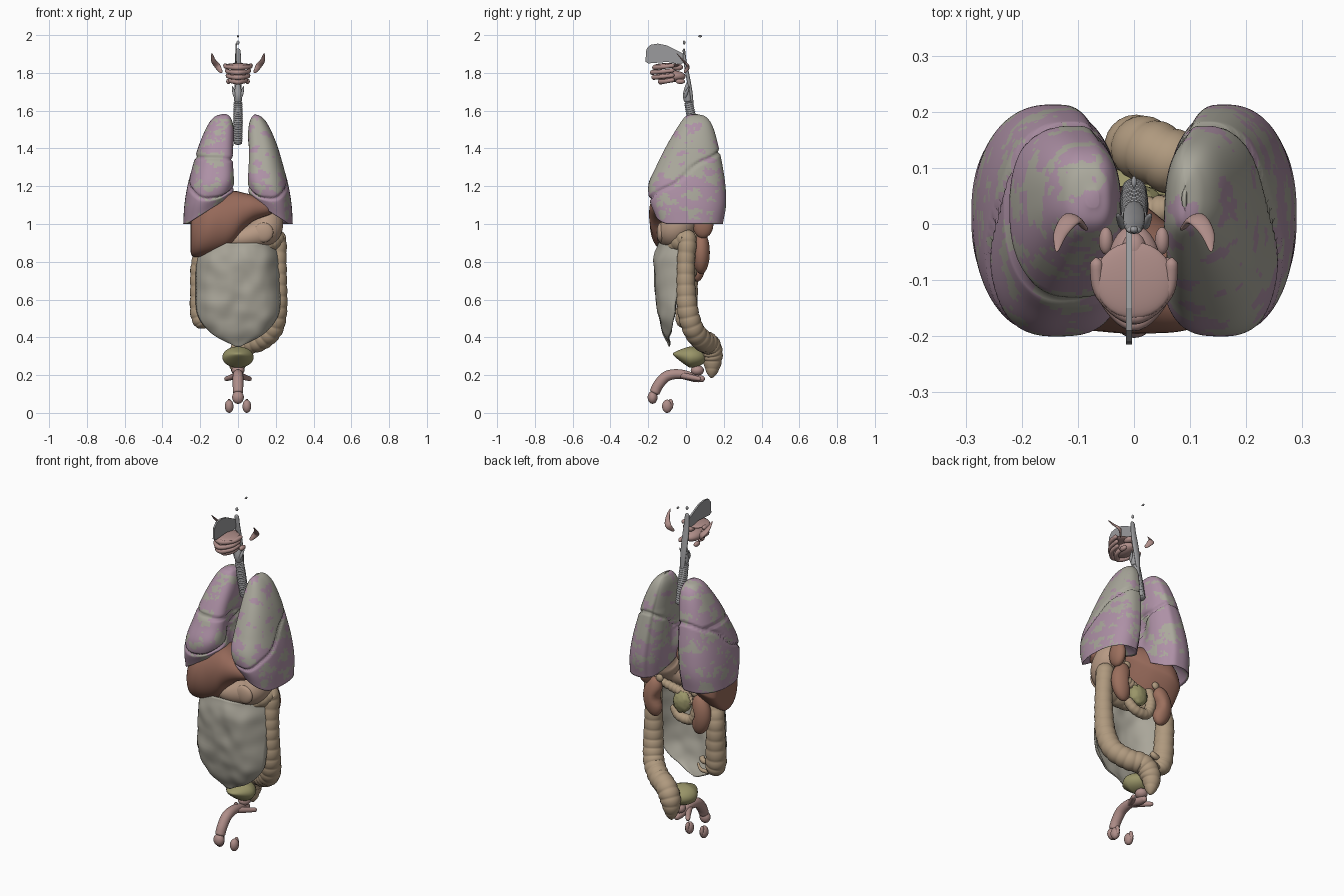
import bpy, bmesh, math
from mathutils import Vector, noise

if "Cube" in bpy.data.objects:
    bpy.data.objects.remove(bpy.data.objects["Cube"])

COL = dict(pink=(.42, .28, .38), ash=(.40, .39, .33), liver=(.30, .14, .10), stomach=(.47, .32, .23),
           colon=(.43, .32, .21), omentum=(.40, .38, .32), bladder=(.32, .30, .14),
           flesh=(.43, .27, .25), kidney=(.33, .16, .11), cartilage=(.33, .33, .34))
MATS = {}


def mat(key):
    if key not in MATS:
        MATS[key] = bpy.data.materials.new(key)
        MATS[key].diffuse_color = (*COL[key], 1)
    return MATS[key]


def finish(name, bm, *keys):
    bmesh.ops.recalc_face_normals(bm, faces=bm.faces)
    me = bpy.data.meshes.new(name)
    bm.to_mesh(me)
    bm.free()
    ob = bpy.data.objects.new(name, me)
    bpy.context.collection.objects.link(ob)
    for k in keys:
        me.materials.append(mat(k))
    for p in me.polygons:
        p.use_smooth = True
    return ob


def spline(keys, n):
    """Catmull-Rom through tuples of any length."""
    k = [[2 * a - b for a, b in zip(keys[0], keys[1])], *keys,
         [2 * a - b for a, b in zip(keys[-1], keys[-2])]]
    out = []
    for i in range(n + 1):
        f = i / n * (len(keys) - 1)
        j = min(int(f), len(keys) - 2)
        t = f - j
        out.append([b + .5 * t * (c - a + t * (2 * a - 5 * b + 4 * c - d + t * (3 * (b - c) + d - a)))
                    for a, b, c, d in zip(*k[j:j + 4])])
    return out


def loft(bm, rings):
    vs = [[bm.verts.new(p) for p in r] for r in rings]
    m = len(vs[0])
    for a, b in zip(vs, vs[1:]):
        for i in range(m):
            bm.faces.new((a[i], a[(i + 1) % m], b[(i + 1) % m], b[i]))
    bm.faces.new(vs[0])
    bm.faces.new(vs[-1])


def tube(name, keys, col, n=60, seg=18, wave=0, count=10, flat=1.0):
    """Round-ended tube through (x, y, z, radius) keys; wave adds ringed bulges."""
    pts = spline(keys, n)
    pos = [Vector(p[:3]) for p in pts]
    side, rings = None, []
    for i, p in enumerate(pos):
        d = (pos[min(i + 1, n)] - pos[max(i - 1, 0)]).normalized()
        ref = side or (Vector((1, 0, 0)) if abs(d.x) < .8 else Vector((0, 1, 0)))
        side = (ref - d * ref.dot(d)).normalized()
        up = d.cross(side)
        r = pts[i][3] * (1 - wave + wave * 2 * abs(math.sin(math.pi * count * i / n)) ** .6)
        e = min(i, n - i) / (n * .03 + 1)
        r *= math.sqrt(max(.03, 1 - max(0, 1 - e) ** 2))
        rings.append([p + side * r * math.cos(a) + up * r * flat * math.sin(a)
                      for a in (2 * math.pi * k / seg for k in range(seg))])
    bm = bmesh.new()
    loft(bm, rings)
    return finish(name, bm, col)


def blob(name, c, r, col, deform=None, seg=28):
    bm = bmesh.new()
    bmesh.ops.create_uvsphere(bm, u_segments=seg, v_segments=seg // 2 + 4, radius=1)
    for v in bm.verts:
        if deform:
            v.co = deform(v.co)
        v.co = Vector(v.co[i] * r[i] + c[i] for i in range(3))
    return finish(name, bm, col)


# Lungs: lofted sections (z, y0, y1, x_inner, x_outer), grooved along the fissures
LUNG = [(1.582, .03, .06, .062, .085), (1.567, -.005, .105, .04, .125), (1.52, -.04, .14, .022, .162),
        (1.42, -.1, .17, .012, .206), (1.3, -.16, .195, .008, .242), (1.2, -.197, .209, .01, .268),
        (1.1, -.195, .212, .018, .284), (1.0, -.165, .195, .03, .29)]


def lung(name, s, gap, grey):
    rings, N, M = [], 90, 110
    for z, y0, y1, xi, xo in spline(LUNG, N):
        xi += gap
        ring = []
        for k in range(M):
            a = 2 * math.pi * k / M
            c, sn = math.cos(a), math.sin(a)
            w = math.copysign(abs(c) ** (.88 if c > 0 else .62), c)
            h = math.copysign(abs(sn) ** (.85 if c > 0 or sn > 0 else .68), sn)
            x, y = (xi + xo) / 2 + w * (xo - xi) / 2, (y0 + y1) / 2 + h * (y1 - y0) / 2
            if c < 0:                                   # hollow towards the heart and spine
                m = min(1, -2 * c)
                x += m * .05 * math.exp(-((y - .0) / .07) ** 2 - ((z - 1.25) / .14) ** 2)
                x += m * .03 * max(0, y / .2) * min(1, (1.6 - z) * 5)
            med = max(0, min(1, (.27 - x) / .22)) * max(0, min(1, (.16 - y) / .3))
            zz = z + .14 * med * max(0, (1.3 - z) / .3) ** 1.5
            ob = 1.14 + (y + .18) * .70 + .01 * math.sin(y * 30)
            g = math.exp(-((zz - ob) / .008) ** 2)
            if s < 0 and ob < 1.35:
                g = max(g, math.exp(-((zz - 1.35 - .06 * (x - .15)) / .007) ** 2))
            ring.append(Vector((s * (x - g * .013 * c), y - g * .013 * sn, zz)))
        rings.append(ring)
    base = rings[-1]
    mid = sum(base, Vector()) / M
    for f in (.94, .8, .6, .4, .2, .05):                # concave base
        rings.append([mid + (p - mid) * f + Vector((0, 0, .1 * (1 - f * f))) for p in base])
    bm = bmesh.new()
    loft(bm, rings)
    for f in bm.faces:
        q = f.calc_center_median()
        n = noise.noise(Vector((q.x * 14, q.y * 14, q.z * 22))) + .5 * noise.noise(q * 55)
        f.material_index = int(n > (.28 - grey * max(0, min(1.2, (q.z - 1.05) * 4))))
    finish(name, bm, 'pink', 'ash')


lung('right_lung', -1, 0, .12)
lung('left_lung', 1, .032, .45)

# Liver: lofted across x from (x, y, ry, z_low, z_high)
rings = []
for x, y, ry, z0, z1 in spline([(-.25, -.01, .03, .90, 1.02), (-.243, -.02, .11, .83, 1.07), (-.17, -.03, .155, .83, 1.13),
                                (-.08, -.045, .145, .855, 1.165), (-.02, -.065, .13, .9, 1.175), (.03, -.085, .11, .97, 1.165),
                                (.09, -.105, .085, 1.02, 1.15), (.17, -.11, .055, 1.05, 1.12),
                                (.2, -.11, .01, 1.075, 1.095)], 40):
    ring = []
    for k in range(36):
        a = 2 * math.pi * k / 36
        c, s = math.cos(a), math.sin(a)
        lift = (z1 - z0) * .35 * max(0, c) if s < 0 else 0
        ring.append((x, y + ry * math.copysign(abs(c) ** .75, c), (z0 + z1) / 2 + s * (z1 - z0) / 2 + lift * -s))
    rings.append(ring)
bm = bmesh.new()
loft(bm, rings)
finish('liver', bm, 'liver')

# Stomach, duodenum, pancreas, gland lump, spleen
tube('stomach', [(.13, .03, 1.09, .05), (.15, -.01, 1.03, .085), (.14, -.06, .965, .085), (.07, -.09, .935, .065),
                 (-.01, -.09, .92, .05), (-.07, -.06, .92, .03)], 'stomach', seg=28)
blob('stomach_bulge', (.135, -.135, .955), (.052, .02, .052), 'stomach')
tube('duodenum', [(-.07, -.06, .92, .027), (-.09, .01, .90, .028), (-.09, .03, .82, .028), (-.06, .03, .75, .028),
                  (.02, .03, .75, .027), (.07, .02, .80, .025)], 'colon', wave=.05, count=16)
tube('pancreas', [(-.05, .02, .83, .03), (.0, .02, .88, .026), (.08, .03, .91, .024), (.18, .06, .95, .015)],
     'colon', wave=.08, count=12)
blob('mesentery_lump', (.0, .035, .84), (.055, .035, .06), 'bladder', lambda v: v * (1 + .15 * noise.noise(v * 3)))
blob('spleen', (.19, .09, 1.0), (.035, .055, .075), 'kidney')

# Colon with bulging segments, ending in the rectum
tube('large_intestine', [(-.17, -.01, .45, .042), (-.195, 0, .52, .055), (-.2, .01, .65, .052), (-.2, .01, .78, .048),
                         (-.17, -.02, .87, .043), (-.07, -.08, .86, .04), (.06, -.09, .86, .04),
                         (.17, -.04, .9, .044), (.205, .005, .92, .048), (.21, .0, .8, .046), (.21, .0, .67, .049),
                         (.205, .01, .54, .054), (.18, .04, .44, .055), (.115, .085, .385, .056), (.04, .125, .36, .056),
                         (0, .14, .29, .052), (0, .135, .185, .025)], 'colon', n=330, seg=22, wave=.045, count=37)
tube('appendix', [(-.16, .01, .46, .014), (-.12, .03, .47, .01), (-.09, .02, .50, .006)], 'colon', n=20, seg=10)
tube('ileum_stub', [(-.19, .0, .52, .018), (-.13, .02, .52, .016), (-.11, .01, .54, .015)], 'colon', n=20, seg=12)

# Greater omentum: hanging apron curved back at the sides
bm = bmesh.new()
grid = []
for j, (z, w, yf, d) in enumerate(spline([(.9, .2, -.15, .13), (.8, .224, -.168, .15), (.66, .224, -.162, .12),
                                          (.52, .215, -.148, .085), (.42, .14, -.12, .035), (.35, .012, -.09, 0)], 40)):
    row = []
    for i in range(41):
        u = i / 20 - 1
        p = Vector((w * u, yf + d * abs(u) ** 4, z))
        p.y += .01 * noise.noise(Vector((p.x * 13, 3, p.z * 13)))
        row.append(bm.verts.new(p))
    grid.append(row)
for a, b in zip(grid, grid[1:]):
    for i in range(40):
        bm.faces.new((a[i], a[i + 1], b[i + 1], b[i]))
om = finish('omentum', bm, 'omentum')
om.modifiers.new('thickness', 'SOLIDIFY').thickness = .006

# Kidneys with hollow inner side, adrenal caps
for s, x, y, z, n in ((1, .155, .08, .85, 'left'), (-1, -.14, .06, .81, 'right')):
    blob(n + '_kidney', (x, y, z), (.06, .046, .115), 'kidney',
         lambda v: Vector((v.x + s * .5 * math.exp(-(v.z / .35) ** 2) * max(0, -s * v.x) - s * .2 * v.z ** 2, v.y, v.z)))
    blob(n + '_adrenal', (x - s * .04, y, z + .115), (.022, .015, .022), 'colon', seg=14)

# Bladder (pointed forward) and prostate
blob('bladder', (0, .02, .295), (.083, .09, .056), 'bladder',
     lambda v: Vector((v.x * (1 + .35 * min(0, v.y)), v.y, v.z * (1 + .6 * min(0, v.y)) - .3 * min(0, v.y))), 32)
blob('prostate', (0, .06, .225), (.034, .035, .028), 'flesh')

# Penis with side roots, glans and testes
tube('penis_shaft', [(0, .1, .178, .014), (0, .05, .185, .022), (0, -.03, .205, .025), (0, -.1, .195, .028),
                     (0, -.145, .15, .028), (0, -.17, .10, .027)], 'flesh', seg=20)
blob('glans', (0, -.177, .082), (.031, .026, .034), 'flesh')
for s, n in ((-1, 'right'), (1, 'left')):
    tube(n + '_penis_root', [(s * .005, -.03, .2, .016), (s * .03, .02, .19, .016), (s * .068, .08, .178, .011)], 'flesh', 20, 12)
    blob(n + '_testis', (s * .047, -.1, .035), (.023, .027, .035), 'flesh')
    blob(n + '_epididymis', (s * .047, -.082, .045), (.012, .015, .03), 'flesh', seg=14)
    # Blade-like salivary gland and small gland below the jaw
    tube(n + '_salivary_gland', [(s * .138, -.05, 1.905, .003), (s * .13, -.015, 1.865, .013), (s * .108, .01, 1.835, .017),
                                 (s * .085, -.01, 1.8, .008)], 'flesh', 30, 14, flat=.4)
    blob(n + '_jaw_gland', (s * .05, -.03, 1.755), (.013, .025, .014), 'flesh', seg=14)
    # Larynx wings
    tube(n + '_larynx_wing', [(s * .012, -.005, 1.665, .006), (s * .02, .0, 1.69, .009), (s * .03, .018, 1.73, .003)],
         'cartilage', 20, 10)

# Windpipe rings, voice box, throat
tube('trachea', [(0, .012, 1.65, .022), (0, .035, 1.54, .024), (0, .062, 1.42, .021)], 'cartilage', 120, 20, .07, 20)
tube('voice_box', [(0, .012, 1.645, .02), (0, .005, 1.68, .022), (0, .008, 1.72, .016), (0, .012, 1.75, .008)], 'cartilage', 30)
tube('throat', [(0, -.012, 1.93, .013), (0, -.005, 1.86, .017), (0, .01, 1.78, .02), (0, .025, 1.7, .018),
                (0, .035, 1.62, .013)], 'cartilage', flat=.5)
# Nasal septum plate
prof = [(-.215, 1.86), (-.21, 1.925), (-.19, 1.948), (-.15, 1.955), (-.1, 1.945), (-.01, 1.9), (0, 1.86),
        (-.03, 1.845), (-.1, 1.858), (-.2, 1.85)]
bm = bmesh.new()
loft(bm, [[(x, y, z) for y, z in prof] for x in (-.014, -.004)])
for p in finish('nasal_septum', bm, 'cartilage').data.polygons:
    p.use_smooth = False

# Mouth: palate, stacked gum and lip arches, tongue
blob('palate', (0, -.1, 1.84), (.07, .068, .012), 'flesh')
blob('soft_palate', (0, -.045, 1.83), (.022, .03, .018), 'flesh', seg=16)
blob('tongue', (0, -.08, 1.782), (.048, .078, .032), 'flesh')
for n, z, w, f, r in (('upper_gum', 1.832, .068, -.165, .012), ('upper_lip', 1.806, .06, -.178, .011),
                      ('lower_lip', 1.78, .056, -.17, .011), ('lower_gum', 1.757, .042, -.135, .012)):
    tube(n, [(-w, -.06, z + .008, r), (-w * .85, f * .75, z, r), (0, f, z - .004, r * 1.2),
             (w * .85, f * .75, z, r), (w, -.06, z + .008, r)], 'flesh', 40, 12)

# Small glands at the top of the head
blob('pineal_gland', (0, .075, 1.994), (.005, .011, .006), 'cartilage', seg=10)
blob('pituitary_gland', (0, -.01, 1.96), (.008, .007, .011), 'cartilage', seg=10)

for m in bpy.data.materials:
    if m.users and not m.is_grease_pencil:
        m.use_nodes = True
        m.node_tree.nodes["Principled BSDF"].inputs["Base Color"].default_value = m.diffuse_color
